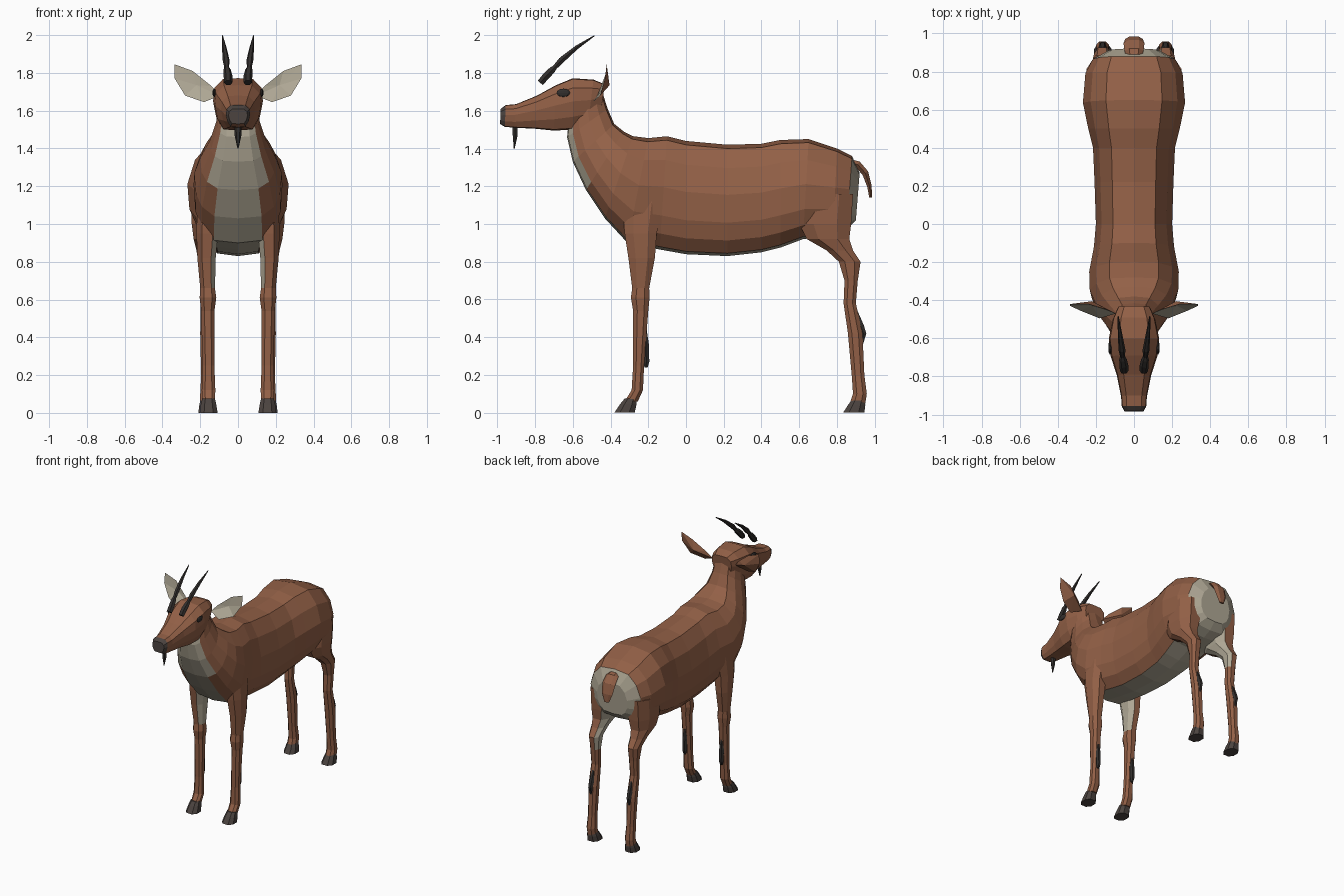
import bpy, bmesh, math
from mathutils import Vector

if "Cube" in bpy.data.objects:
    bpy.data.objects.remove(bpy.data.objects["Cube"])


def material(name, rgb):
    m = bpy.data.materials.new(name)
    m.diffuse_color = (*rgb, 1)
    m.use_nodes = True
    m.node_tree.nodes["Principled BSDF"].inputs["Base Color"].default_value = m.diffuse_color
    return m


BROWN = material("brown_coat", (0.290, 0.117, 0.062))
CREAM = material("cream_fur", (0.430, 0.390, 0.300))
DARK = material("dark_horn", (0.032, 0.028, 0.026))
HOOF = material("hoof_grey", (0.070, 0.056, 0.050))


def finish(name, bm, mats, rule=None):
    """Turn a bmesh into a flat shaded object; faces meeting the rule get the second colour."""
    bmesh.ops.recalc_face_normals(bm, faces=bm.faces)
    bm.normal_update()
    if rule:
        for f in bm.faces:
            if rule(f.calc_center_median(), f.normal):
                f.material_index = 1
    me = bpy.data.meshes.new(name)
    bm.to_mesh(me)
    bm.free()
    for m in mats:
        me.materials.append(m)
    ob = bpy.data.objects.new(name, me)
    bpy.context.collection.objects.link(ob)
    return ob


def loft(name, rings, mats, rule=None, strip_rule=None):
    """Skin a row of equal-sized closed rings and cap both ends."""
    bm = bmesh.new()
    vs = [[bm.verts.new(p) for p in r] for r in rings]
    n = len(vs[0])
    for i in range(len(vs) - 1):
        for j in range(n):
            k = (j + 1) % n
            f = bm.faces.new((vs[i][j], vs[i][k], vs[i + 1][k], vs[i + 1][j]))
            if strip_rule and strip_rule(i, j):
                f.material_index = 1
    bm.faces.new(vs[0])
    bm.faces.new(vs[-1])
    return finish(name, bm, mats, rule)


def section(half, top, bot, w):
    """Symmetric ring spanning a top point and a bottom point (y, z)."""
    t, b = Vector((0, *top)), Vector((0, *bot))
    mid, up = (t + b) / 2, (t - b) / 2
    full = half + [(-x, h) for x, h in half[-2:0:-1]]
    return [mid + up * h + Vector((x * w, 0, 0)) for x, h in full]


def tube(name, path, mat, sides=6):
    """Tapering tube; path rows are x, y, z, half width, half thickness."""
    rings = []
    for i, p in enumerate(path):
        a, b = path[max(i - 1, 0)], path[min(i + 1, len(path) - 1)]
        t = (Vector(b[:3]) - Vector(a[:3])).normalized()
        u = (Vector((1, 0, 0)) - t * t.x).normalized()
        v = t.cross(u)
        rings.append([Vector(p[:3]) + u * p[3] * math.cos(q) + v * p[4] * math.sin(q)
                      for q in (math.tau * k / sides for k in range(sides))])
    return loft(name, rings, [mat])


def leg_rings(rows, s):
    """Eight-sided horizontal rings; rows are z, y0, y1, x0, x1."""
    out = []
    for z, y0, y1, x0, x1 in rows:
        cx, cy, rx, ry = (x0 + x1) / 2, (y0 + y1) / 2, (x1 - x0) / 2, (y1 - y0) / 2
        half = [(1, .45), (.5, 1), (-.5, 1), (-1, .45), (-1, -.45), (-.5, -1), (.5, -1), (1, -.45)]
        out.append([Vector((s * (cx + rx * a), cy + ry * b, z)) for a, b in half])
    return out


# Torso and neck, from rump to nape: top point, bottom point, half width
torso_half = [(0, 1), (.55, .93), (.85, .58), (1, .1), (.96, -.4), (.82, -.72), (.54, -.95), (0, -1)]
torso = [
    ((.92, 1.27), (.90, 1.02), .13),
    ((.88, 1.36), (.85, .97), .215),
    ((.80, 1.40), (.78, .94), .255),
    ((.65, 1.45), (.62, .92), .268),
    ((.50, 1.445), (.50, .875), .24),
    ((.40, 1.425), (.40, .85), .215),
    ((.22, 1.42), (.22, .83), .207),
    ((.00, 1.44), (.00, .84), .20),
    ((-.10, 1.465), (-.14, .865), .21),
    ((-.20, 1.455), (-.31, .90), .235),
    ((-.28, 1.465), (-.43, 1.03), .232),
    ((-.33, 1.49), (-.53, 1.18), .20),
    ((-.38, 1.53), (-.60, 1.33), .15),
    ((-.415, 1.61), (-.63, 1.46), .115),
    ((-.45, 1.72), (-.62, 1.56), .10),
]
loft("body", [section(torso_half, *r) for r in torso], [BROWN, CREAM],
     rule=lambda c, n: c.y > .8 and n.y > .5 and c.z < 1.31,
     strip_rule=lambda i, j: j in (6, 7) or (i >= 11 and j in (5, 8)))

# Head, from the back of the skull to the nose
head_half = [(0, 1), (.6, .97), (.95, .62), (1, .1), (.88, -.5), (.62, -.95), (0, -1)]
head = [
    ((-.43, 1.74), (-.45, 1.60), .085),
    ((-.49, 1.765), (-.52, 1.525), .112),
    ((-.60, 1.772), (-.60, 1.50), .132),
    ((-.69, 1.735), (-.70, 1.495), .122),
    ((-.79, 1.68), (-.80, 1.505), .09),
    ((-.90, 1.635), (-.91, 1.51), .068),
    ((-.955, 1.63), (-.96, 1.515), .064),
    ((-.982, 1.61), (-.985, 1.53), .05),
]
loft("head", [section(head_half, *r) for r in head], [BROWN, HOOF],
     rule=lambda c, n: c.y < -.96 and n.z > -.6)

# Beard and tail
tube("beard", [(0, -.905, 1.53, .02, .016), (0, -.905, 1.47, .018, .015),
               (0, -.91, 1.40, .003, .003)], DARK)
tube("tail", [(0, .85, 1.33, .035, .02), (0, .91, 1.315, .05, .022), (0, .95, 1.27, .055, .02),
              (0, .972, 1.20, .045, .014), (0, .978, 1.14, .02, .008)], BROWN)

front_leg = [(1.12, -.34, -.12, .09, .215), (.95, -.325, -.155, .105, .22), (.82, -.305, -.165, .118, .215),
             (.66, -.285, -.195, .122, .20), (.61, -.292, -.193, .115, .203), (.54, -.28, -.20, .125, .195),
             (.25, -.28, -.222, .125, .188), (.12, -.288, -.228, .12, .192), (.06, -.325, -.255, .122, .19)]
hind_leg = [(1.16, .62, .885, .06, .25), (1.0, .60, .875, .075, .245), (.92, .64, .865, .095, .235),
            (.86, .745, .885, .115, .22), (.80, .81, .925, .125, .21), (.70, .84, .91, .132, .202),
            (.58, .835, .90, .135, .198), (.42, .858, .935, .13, .20), (.20, .878, .945, .135, .195),
            (.10, .885, .958, .13, .20), (.05, .868, .95, .13, .20)]
front_hoof = [(.075, -.325, -.262, .122, .19), (.045, -.35, -.262, .115, .197), (0, -.38, -.272, .108, .203)]
hind_hoof = [(.065, .875, .948, .13, .20), (.04, .858, .95, .122, .205), (0, .832, .945, .115, .21)]
# Ear outline (x, y, z), starting at the root
ear = [(.095, -.47, 1.68), (.14, -.45, 1.73), (.24, -.42, 1.81), (.335, -.42, 1.845),
       (.335, -.43, 1.77), (.28, -.455, 1.68), (.18, -.495, 1.645)]

for side, s in (("right", 1), ("left", -1)):
    # Legs with cream inner faces near the body
    inner = lambda c, n, s=s: c.z > .68 and n.x * s < -.45
    loft(f"{side}_front_leg", leg_rings(front_leg, s), [BROWN, CREAM], inner)
    loft(f"{side}_hind_leg", leg_rings(hind_leg, s), [BROWN, CREAM], inner)
    loft(f"{side}_front_hoof", leg_rings(front_hoof, s), [HOOF])
    loft(f"{side}_hind_hoof", leg_rings(hind_hoof, s), [HOOF])

    # Dark tufts behind the shins
    tube(f"{side}_front_tuft", [(s * .158, -.215, .46, .008, .004), (s * .158, -.212, .36, .02, .018),
                                (s * .158, -.21, .27, .018, .018), (s * .158, -.212, .24, .01, .01)], DARK)
    tube(f"{side}_hind_tuft", [(s * .165, .89, .57, .008, .006), (s * .165, .925, .46, .02, .02),
                               (s * .165, .94, .42, .018, .018), (s * .165, .93, .36, .01, .008)], DARK)

    # Horns with a thick base and a swollen shaft
    tube(f"{side}_horn", [(s * .052, -.772, 1.748, .022, .02), (s * .053, -.74, 1.785, .023, .022),
                          (s * .058, -.71, 1.815, .02, .02), (s * .06, -.695, 1.83, .013, .014),
                          (s * .063, -.66, 1.868, .018, .018), (s * .073, -.58, 1.935, .012, .012),
                          (s * .083, -.485, 1.998, .003, .003)], DARK)

    # Cupped ear, cream inside and brown behind
    bm = bmesh.new()
    rim = [bm.verts.new((s * x, y, z)) for x, y, z in ear]
    cup, back = bm.verts.new((s * .22, -.428, 1.735)), bm.verts.new((s * .22, -.405, 1.735))
    for a, b in zip(rim, rim[1:] + rim[:1]):
        bm.faces.new((a, b, cup)).material_index = 1
        bm.faces.new((b, a, back))
    finish(f"{side}_ear", bm, [BROWN, CREAM])

    # Eye, a shallow dark disc sunk into the cheek
    bm = bmesh.new()
    bmesh.ops.create_uvsphere(bm, u_segments=8, v_segments=6, radius=1)
    for v in bm.verts:
        v.co = Vector((s * .126 + v.co.x * .009, -.65 + v.co.y * .036, 1.695 + v.co.z * .022))
    finish(f"{side}_eye", bm, [DARK])
